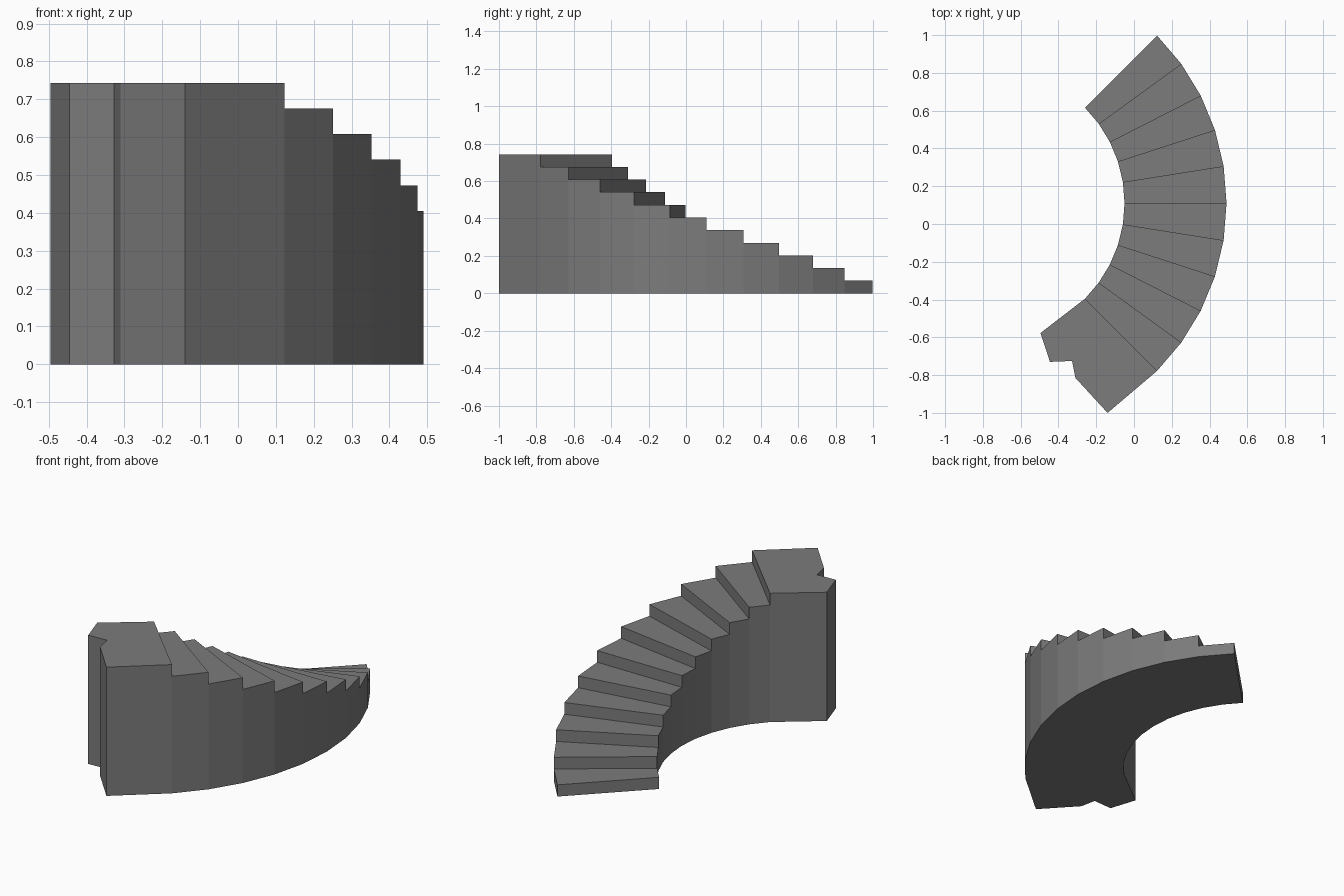
import bpy, bmesh
from math import cos, sin, radians
from mathutils import Vector

cube = bpy.data.objects.get("Cube")
if cube:
    bpy.data.objects.remove(cube)

STEPS = 10
RISE = 0.743 / (STEPS + 1)
CENTRE = Vector((-0.765, 0.11))
INNER, OUTER = 0.715, 1.255

stone = bpy.data.materials.new("grey_stone")
stone.use_nodes = True
GREY = (0.2, 0.2, 0.2, 1)
stone.diffuse_color = GREY
stone.node_tree.nodes["Principled BSDF"].inputs["Base Color"].default_value = GREY

bm = bmesh.new()


def on_arc(radius, i):
    a = radians(45 - 90 * i / STEPS)
    return CENTRE + radius * Vector((cos(a), sin(a)))


def face(points):
    bm.faces.new([bm.verts.new((p[0], p[1], z)) for p, z in points])


def block(outline, level):
    """Solid tread: outline starts inner, outer at the riser, then runs round to the inner side."""
    top, low = level * RISE, (level - 1) * RISE
    face([(p, top) for p in reversed(outline)])
    face([(p, 0) for p in outline])
    # riser above the tread below
    a, b = outline[:2]
    face([(a, low), (b, low), (b, top), (a, top)])
    # side walls, leaving open the joint with the next tread
    count = len(outline)
    for k in range(1, count):
        p, q = outline[k], outline[(k + 1) % count]
        if level <= STEPS and k == 2:
            continue
        wall = [(p, 0), (q, 0), (q, top), (p, top)]
        if low > 0 and k == 1:
            wall.append((p, low))
        if low > 0 and k == count - 1:
            wall.insert(2, (q, low))
        face(wall)


# Curved flight of treads
for i in range(STEPS):
    block([on_arc(INNER, i), on_arc(OUTER, i),
           on_arc(OUTER, i + 1), on_arc(INNER, i + 1)], i + 1)

# Top landing with a notched end
notched_end = [(-0.14, -1.0), (-0.31, -0.815), (-0.328, -0.725),
               (-0.445, -0.73), (-0.495, -0.577)]
block([on_arc(INNER, STEPS), on_arc(OUTER, STEPS)] +
      [Vector(p) for p in notched_end], STEPS + 1)

# Weld into one closed solid
bmesh.ops.remove_doubles(bm, verts=bm.verts, dist=0.0005)
bmesh.ops.recalc_face_normals(bm, faces=bm.faces)
mesh = bpy.data.meshes.new("curved_staircase")
bm.to_mesh(mesh)
bm.free()
mesh.materials.append(stone)
stairs = bpy.data.objects.new("curved_staircase", mesh)
bpy.context.collection.objects.link(stairs)
